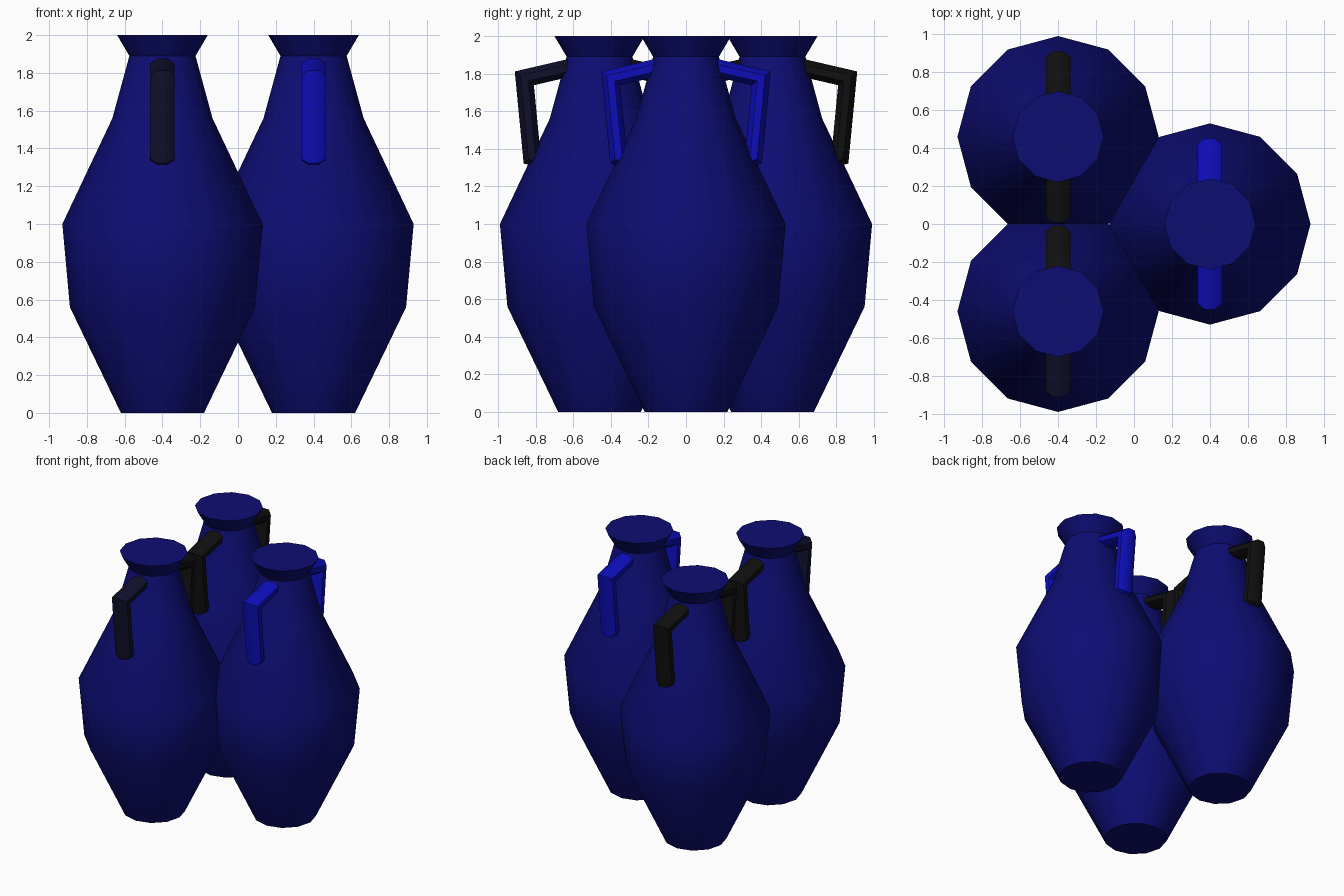
import bpy, bmesh, math
from mathutils import Vector

cube = bpy.data.objects.get("Cube")
if cube:
    bpy.data.objects.remove(cube, do_unlink=True)


def material(name, color):
    m = bpy.data.materials.new(name)
    m.use_nodes = True
    m.diffuse_color = (*color, 1)
    m.node_tree.nodes["Principled BSDF"].inputs["Base Color"].default_value = (*color, 1)
    return m


glaze = material("deep blue glaze", (0.004, 0.004, 0.175))
bright = material("bright blue", (0.004, 0.004, 0.5))
navy = material("dark navy", (0.005, 0.005, 0.025))
black = material("black", (0.005, 0.005, 0.005))

# Radius and height of the vase outline
PROFILE = [(0.22, 0), (0.49, 0.56), (0.53, 1.0), (0.265, 1.56), (0.175, 1.89), (0.24, 2.0)]
# Distance from the vase axis and height along the handle
HANDLE = [(0.12, 1.84), (0.40, 1.775), (0.36, 1.36), (0.25, 1.335)]


def skin(name, rings, mat, location):
    """Closed tube through equal rings of points."""
    bm = bmesh.new()
    loops = [[bm.verts.new(p) for p in ring] for ring in rings]
    n = len(loops[0])
    for a, b in zip(loops, loops[1:]):
        for i in range(n):
            j = (i + 1) % n
            bm.faces.new((a[i], a[j], b[j], b[i]))
    bm.faces.new(loops[0])
    bm.faces.new(loops[-1])
    bmesh.ops.recalc_face_normals(bm, faces=bm.faces)
    mesh = bpy.data.meshes.new(name)
    bm.to_mesh(mesh)
    bm.free()
    mesh.materials.append(mat)
    obj = bpy.data.objects.new(name, mesh)
    obj.location = location
    bpy.context.collection.objects.link(obj)
    bpy.ops.object.select_all(action="DESELECT")
    obj.select_set(True)
    bpy.context.view_layer.objects.active = obj
    bpy.ops.object.shade_smooth_by_angle(angle=math.radians(46 if n == 8 else 38))
    return obj


def circle(n, turn=0):
    for i in range(n):
        a = math.tau * (i + turn) / n
        yield math.cos(a), math.sin(a)


def vase(name, location):
    rings = [[(r * c, r * s, z) for c, s in circle(12)] for r, z in PROFILE]
    skin(name, rings, glaze, location)


def handle(name, location, side, mat):
    """Eight-sided bar swept along the path with mitred corners."""
    path = [Vector(p) for p in HANDLE]
    dirs = [(b - a).normalized() for a, b in zip(path, path[1:])]
    rings = []
    for i, p in enumerate(path):
        d0, d1 = dirs[max(i - 1, 0)], dirs[min(i, len(dirs) - 1)]
        mid = (d0 + d1).normalized()
        across = Vector((-mid.y, mid.x)) / mid.dot(d0)
        ring = []
        for c, s in circle(8, 0.5):
            q = p + across * (0.051 * s)
            ring.append((0.07 * c, side * q.x, q.y))
        rings.append(ring)
    skin(name, rings, mat, location)


# Three touching vases, each with a front and a back handle
for label, x, y, front_mat, back_mat in (
    ("front_right", -0.4, -0.46, navy, black),
    ("back_right", -0.4, 0.46, black, black),
    ("left", 0.4, 0, bright, bright),
):
    vase(label + "_vase", (x, y, 0))
    handle(label + "_front_handle", (x, y, 0), -1, front_mat)
    handle(label + "_back_handle", (x, y, 0), 1, back_mat)
